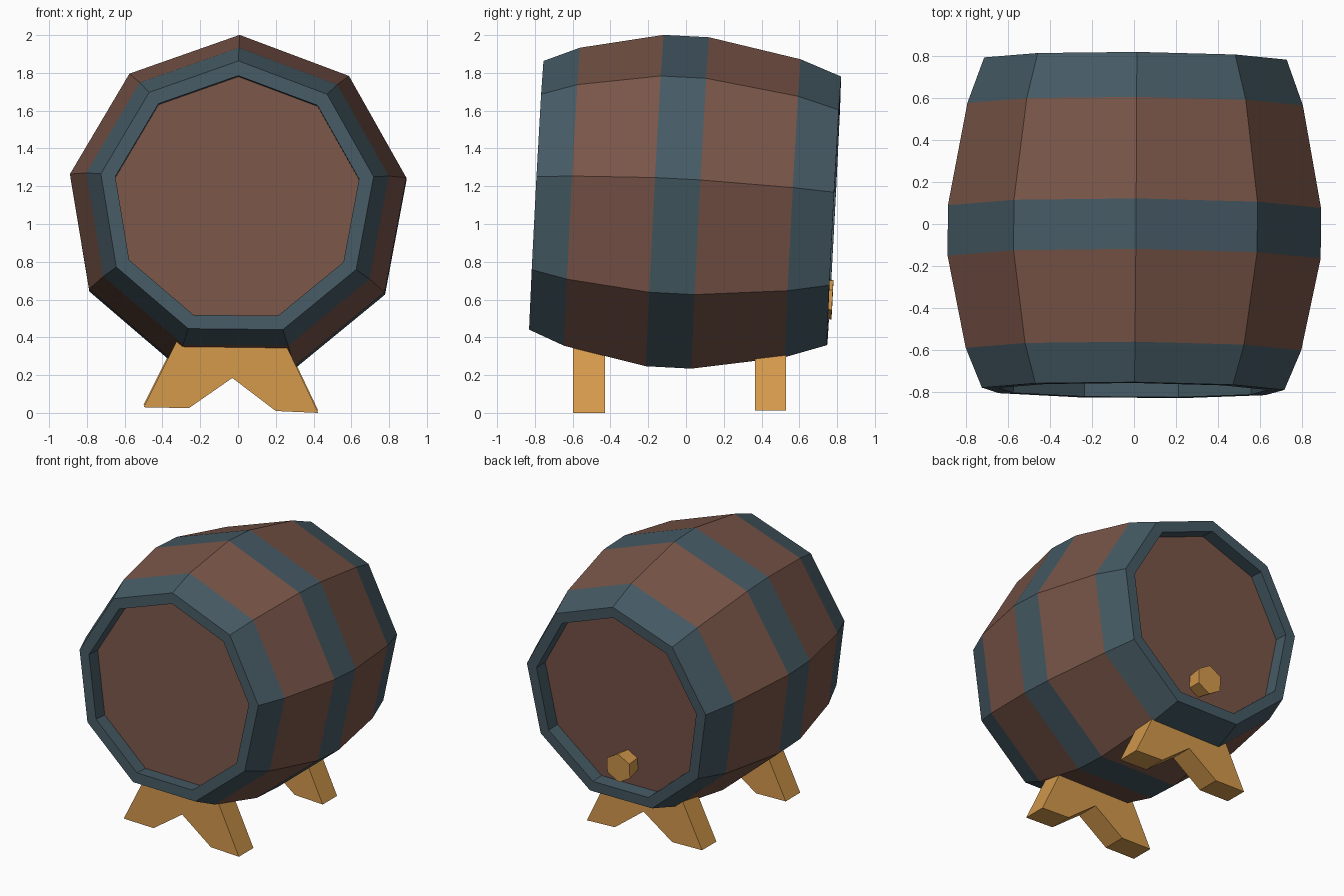
import bpy, bmesh
from math import sin, cos, pi, radians
from mathutils import Matrix

if "Cube" in bpy.data.objects:
    bpy.data.objects.remove(bpy.data.objects["Cube"])


def material(name, rgb):
    m = bpy.data.materials.new(name)
    m.diffuse_color = (*rgb, 1)
    m.use_nodes = True
    m.node_tree.nodes["Principled BSDF"].inputs["Base Color"].default_value = m.diffuse_color
    return m


wood = material("brown_wood", (0.191, 0.091, 0.065))
iron = material("grey_blue_iron", (0.060, 0.102, 0.127))
oak = material("light_wood", (0.66, 0.32, 0.073))


def finish(name, bm, mats, matrix=Matrix()):
    bmesh.ops.recalc_face_normals(bm, faces=bm.faces)
    me = bpy.data.meshes.new(name)
    bm.to_mesh(me)
    bm.free()
    for m in mats:
        me.materials.append(m)
    ob = bpy.data.objects.new(name, me)
    ob.matrix_world = matrix
    bpy.context.collection.objects.link(ob)
    return ob


def revolve(name, profile, bands, sides, mats, matrix, centre_z=0.0):
    """Closed solid around the y axis; profile is (y, radius), bands are material indices."""
    bm = bmesh.new()
    rings = [[bm.verts.new((r * sin(2 * pi * i / sides), y,
                            centre_z + r * cos(2 * pi * i / sides)))
              for i in range(sides)] for y, r in profile]
    for a, b, mat in zip(rings, rings[1:], bands):
        for i in range(sides):
            j = (i + 1) % sides
            bm.faces.new((a[i], a[j], b[j], b[i])).material_index = mat
    bm.faces.new(rings[0])
    bm.faces.new(rings[-1])
    return finish(name, bm, mats, matrix)


# Barrel leans slightly down toward the tap end
lean = (Matrix.Translation((0, -0.005, 1.09)) @ Matrix.Rotation(radians(-0.4), 4, 'Z')
        @ Matrix.Rotation(radians(-3), 4, 'X') @ Matrix.Rotation(radians(0.6), 4, 'Y'))

# Nine-sided barrel: recessed heads, rims, hoops and staves
revolve("barrel",
        [(-0.69, 0.655), (-0.789, 0.655), (-0.789, 0.733), (-0.60, 0.813), (-0.161, 0.904),
         (0.08, 0.904), (0.57, 0.813), (0.789, 0.733), (0.789, 0.655), (0.69, 0.655)],
        [1, 1, 1, 0, 1, 0, 1, 1, 1], 9, [wood, iron], lean)

# Tap plug on the low back head
revolve("tap_plug", [(0.68, 0.085), (0.805, 0.105)], [0], 6, [oak], lean, -0.45)


# Notched cradle stands
def stand(name, y0, y1, lift):
    outline = [(-0.50, 0.03), (-0.26, 0.025), (-0.03, 0.185), (0.20, 0.01),
               (0.425, 0.0), (0.225, 0.42), (-0.305, 0.42)]
    bm = bmesh.new()
    face = bm.faces.new([bm.verts.new((x, y0, z + lift)) for x, z in outline])
    ext = bmesh.ops.extrude_face_region(bm, geom=[face], use_keep_orig=True)
    moved = [v for v in ext["geom"] if isinstance(v, bmesh.types.BMVert)]
    bmesh.ops.translate(bm, verts=moved, vec=(0, y1 - y0, 0))
    finish(name, bm, [oak])


stand("front_stand", -0.597, -0.43, 0.0)
stand("back_stand", 0.365, 0.53, 0.012)
